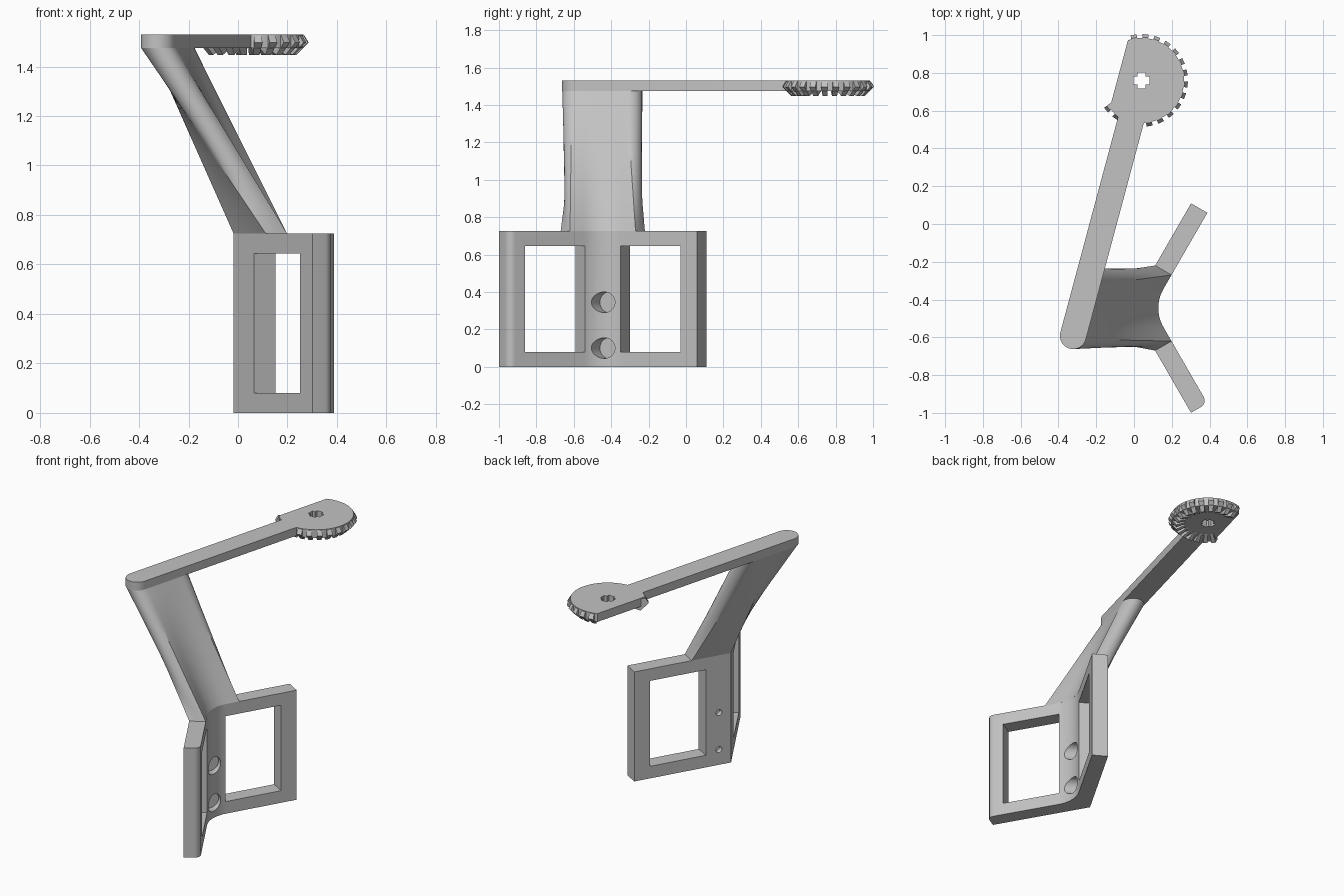
import bpy, bmesh
from math import sin, cos, radians, pi
from mathutils import Vector, Matrix

cube = bpy.data.objects.get("Cube")
if cube:
    bpy.data.objects.remove(cube, do_unlink=True)

grey = bpy.data.materials.new("plain grey")
grey.use_nodes = True
grey.diffuse_color = (0.54, 0.54, 0.54, 1)
grey.node_tree.nodes["Principled BSDF"].inputs["Base Color"].default_value = grey.diffuse_color


def make(name, bm):
    bmesh.ops.recalc_face_normals(bm, faces=bm.faces)
    mesh = bpy.data.meshes.new(name)
    bm.to_mesh(mesh)
    bm.free()
    mesh.materials.append(grey)
    ob = bpy.data.objects.new(name, mesh)
    bpy.context.collection.objects.link(ob)
    return ob


def loft(name, rings):
    """Closed solid through a list of equal-length rings."""
    bm = bmesh.new()
    rows = [[bm.verts.new(p) for p in ring] for ring in rings]
    n = len(rows[0])
    for a, b in zip(rows, rows[1:]):
        for i in range(n):
            bm.faces.new((a[i], a[(i + 1) % n], b[(i + 1) % n], b[i]))
    bm.faces.new(rows[0])
    bm.faces.new(rows[-1])
    return make(name, bm)


def prism(name, outline, z0, z1):
    return loft(name, [[(p[0], p[1], z) for p in outline] for z in (z0, z1)])


def arc(center, r, a0, a1, n):
    return [Vector((center[0] + r * cos(radians(a0 + (a1 - a0) * i / n)),
                    center[1] + r * sin(radians(a0 + (a1 - a0) * i / n)))) for i in range(n + 1)]


def combine(ob, other, operation):
    mod = ob.modifiers.new(operation, 'BOOLEAN')
    mod.operation, mod.object, mod.solver = operation, other, 'EXACT'
    bpy.context.view_layer.objects.active = ob
    bpy.ops.object.modifier_apply(modifier=mod.name)
    bpy.data.objects.remove(other, do_unlink=True)


def box(size, matrix):
    bm = bmesh.new()
    bmesh.ops.create_cube(bm, size=1, matrix=matrix @ Matrix.Diagonal((*size, 1)))
    return make("cutter", bm)


def cone(r1, r2, depth, matrix):
    bm = bmesh.new()
    bmesh.ops.create_cone(bm, cap_ends=True, segments=32, radius1=r1, radius2=r2,
                          depth=depth, matrix=matrix)
    return make("cutter", bm)


# Bracket: two plates meeting in a V
apex = Vector((-0.018, -0.445))
thick, length, bracket_top = 0.1, 0.64, 0.725


def on_plate(s, t, side):
    return apex + Vector((0.5 * s + 0.866 * t, side * (0.866 * s - 0.5 * t)))


fillet = 0.2
valley = arc((apex.x + (thick + fillet) / 0.866, apex.y), fillet, 150, 210, 12)
corner = arc(on_plate(length - 0.04, thick - 0.04, -1), 0.04, 30, -60, 6)
outline = ([apex, on_plate(length, 0, 1), on_plate(length, thick, 1)] + valley
           + corner + [on_plate(length, 0, -1)])
bracket = prism("v_bracket", outline, 0, bracket_top)

# Plate windows
for side in (1, -1):
    p = on_plate(0.352, 0.05, side)
    place = Matrix.Translation((p.x, p.y, 0.3625)) @ Matrix.Rotation(side * pi / 3, 4, 'Z')
    combine(bracket, box((0.37, 0.3, 0.565), place), 'DIFFERENCE')

# Countersunk screw holes, square to the left plate
along = Vector((0.866, -0.5, 0)).to_track_quat('Z', 'Y').to_matrix().to_4x4()
for z in (0.1, 0.345):
    for r1, r2, depth, t in ((0.02, 0.02, 0.4, 0.05), (0.02, 0.055, 0.04, 0.055),
                             (0.055, 0.055, 0.2, 0.174)):
        p = on_plate(0.08, t, 1)
        combine(bracket, cone(r1, r2, depth, Matrix.Translation((p.x, p.y, z)) @ along),
                'DIFFERENCE')

# Arm and gear plate
arm_bottom, arm_top, arm_r = 1.475, 1.53, 0.07
hub = Vector((0.04, 0.76))
axis = Vector((cos(radians(75)), sin(radians(75))))
near = hub - axis * 1.4
side_dir = Vector((axis.y, -axis.x))
arm = prism("arm_with_gear_plate", arc(near, arm_r, 165, 345, 16)
            + [hub + side_dir * arm_r, hub - side_dir * arm_r], arm_bottom, arm_top)
combine(arm, prism("gear_plate", arc(hub, 0.225, -138.7, 108.7, 48), arm_bottom, arm_top), 'UNION')

# Cross-shaped shaft hole
for size in ((0.084, 0.044, 0.3), (0.044, 0.084, 0.3)):
    combine(arm, box(size, Matrix.Translation((hub.x, hub.y, 1.5))), 'DIFFERENCE')

# Bevel gear teeth around the plate
profile = ((0.205, 1.526), (0.228, 1.526), (0.245, 1.497), (0.195, 1.447), (0.125, 1.478))
bm = bmesh.new()
for k in range(17):
    a = radians(100 - 15 * k)
    out, across = Vector((cos(a), sin(a))), Vector((-sin(a), cos(a)))
    rows = []
    for sign in (-1, 1):
        row = []
        for r, z in profile:
            p = hub + out * r + across * sign * r * 0.068
            row.append(bm.verts.new((p.x, p.y, z)))
        rows.append(row)
        bm.faces.new(row)
    for i in range(5):
        j = (i + 1) % 5
        bm.faces.new((rows[0][i], rows[0][j], rows[1][j], rows[1][i]))
make("gear_teeth", bm)


# Leaning post: blends the V section into a rounded bar
def resample(points, n):
    """n points evenly along a path, last point left out."""
    steps = [(b - a).length for a, b in zip(points, points[1:])]
    result = []
    for i in range(n):
        d, k = sum(steps) * i / n, 0
        while d > steps[k] and k < len(steps) - 1:
            d -= steps[k]
            k += 1
        result.append(points[k].lerp(points[k + 1], d / steps[k]))
    return result


def section(paths):
    return [p for path, n in zip(paths, (16, 8, 16, 8)) for p in resample(path, n)]


reach = 0.26
o_l, i_l = on_plate(reach, 0, 1), on_plate(reach, thick, 1)
o_r, i_r = on_plate(reach, 0, -1), on_plate(reach, thick, -1)
low = section([[o_r, apex, o_l], [o_l, i_l], [i_l] + valley + [i_r], [i_r, o_r]])
far_cap = arc(near + axis * 0.3, arm_r, 165, -15, 16)
near_cap = arc(near, arm_r, 345, 165, 16)
high = section([[near_cap[-1], far_cap[0]], far_cap, [far_cap[-1], near_cap[0]], near_cap])
rings = []
for k in range(17):
    f = k / 16
    z = bracket_top + (arm_bottom - bracket_top) * f
    rings.append([(*a.lerp(b, f), z) for a, b in zip(low, high)])
post = loft("leaning_post", rings)

# Smooth the curved surfaces, keep edges sharp
for ob in (bracket, arm, post):
    bpy.ops.object.select_all(action='DESELECT')
    ob.select_set(True)
    bpy.context.view_layer.objects.active = ob
    bpy.ops.object.shade_smooth_by_angle(angle=radians(30))
